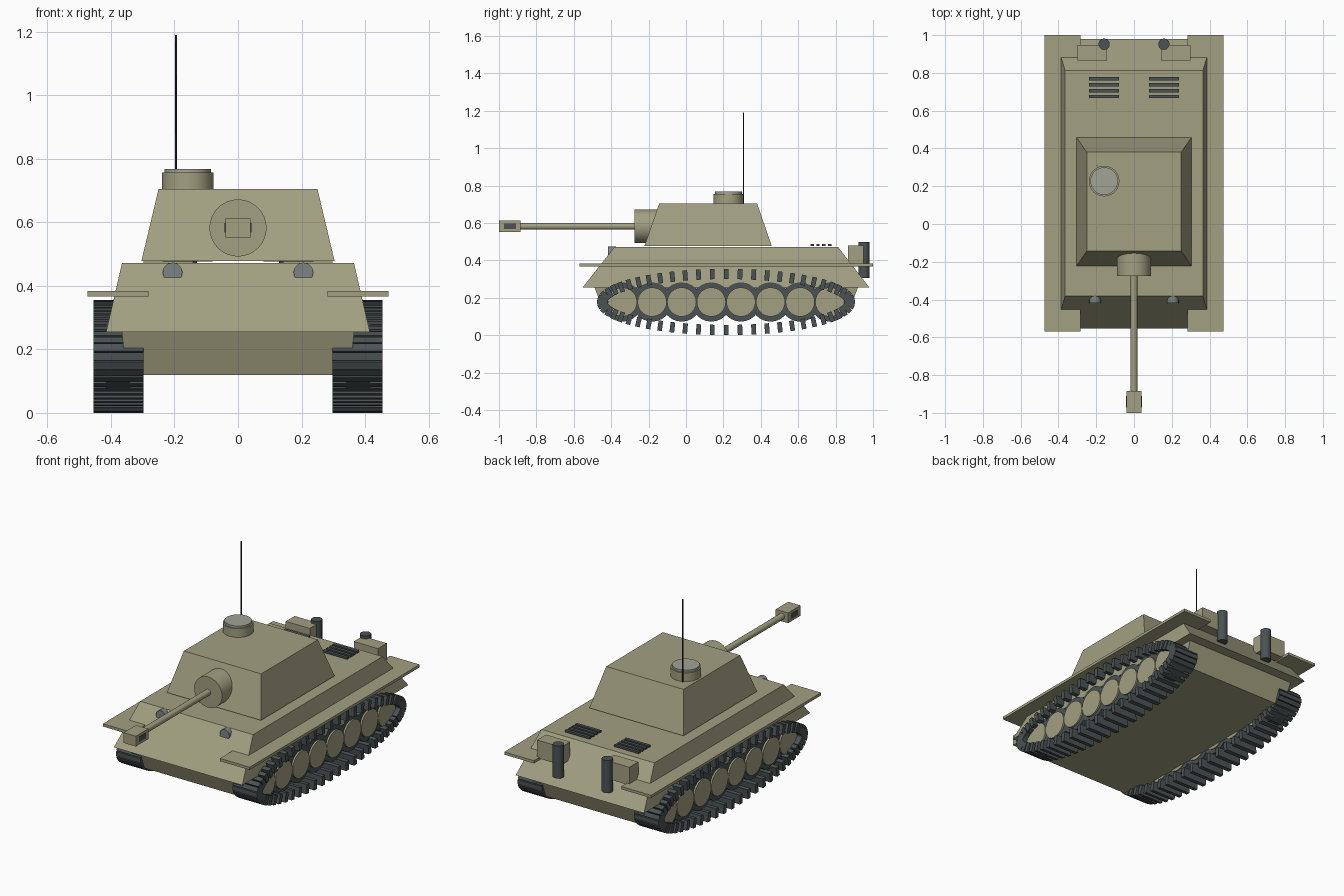
import bpy, bmesh, math
from mathutils import Matrix, Vector

if "Cube" in bpy.data.objects:
    bpy.data.objects.remove(bpy.data.objects["Cube"])


def material(name, rgb):
    m = bpy.data.materials.new(name)
    m.diffuse_color = (*rgb, 1)
    m.use_nodes = True
    m.node_tree.nodes["Principled BSDF"].inputs["Base Color"].default_value = m.diffuse_color
    return m


OLIVE = material("olive", (0.36, 0.35, 0.22))
DARK = material("dark_steel", (0.07, 0.085, 0.09))
HATCH = material("pale_hatch", (0.36, 0.37, 0.30))
LAMP = material("lamp_grey", (0.20, 0.23, 0.23))
BLACK = material("black", (0.02, 0.02, 0.02))


def finish(name, bm, mat):
    bmesh.ops.recalc_face_normals(bm, faces=bm.faces)
    me = bpy.data.meshes.new(name)
    bm.to_mesh(me)
    bm.free()
    me.materials.append(mat)
    ob = bpy.data.objects.new(name, me)
    bpy.context.collection.objects.link(ob)
    return ob


def add_box(bm, x, y, z, rot=None):
    """Box between the (min, max) pairs x, y, z, optionally turned about its centre."""
    size = [r[1] - r[0] for r in (x, y, z)]
    centre = Vector([(r[0] + r[1]) / 2 for r in (x, y, z)])
    mat = Matrix.Translation(centre) @ (rot or Matrix()) @ Matrix.Diagonal((*size, 1))
    bmesh.ops.create_cube(bm, size=1, matrix=mat)


def box(name, x, y, z, mat):
    bm = bmesh.new()
    add_box(bm, x, y, z)
    return finish(name, bm, mat)


def add_cyl(bm, start, axis, length, r, sides):
    """Cylinder from a start point along the named axis."""
    d = Vector([float(axis == a) for a in "xyz"])
    mat = Matrix.Translation(Vector(start) + d * length / 2) @ d.to_track_quat('Z', 'Y').to_matrix().to_4x4()
    bmesh.ops.create_cone(bm, cap_ends=True, segments=sides, radius1=r, radius2=r,
                          depth=length, matrix=mat)


def cyl(name, start, axis, length, r, sides, mat, smooth=True):
    bm = bmesh.new()
    add_cyl(bm, start, axis, length, r, sides)
    ob = finish(name, bm, mat)
    if smooth:
        for p in ob.data.polygons:
            p.use_smooth = len(p.vertices) == 4
    return ob


def frustum(name, low, high, mat):
    """Tapered block; low and high are (half width, y front, y back, z)."""
    bm = bmesh.new()
    rings = []
    for w, y0, y1, z in (low, high):
        rings.append([bm.verts.new(p) for p in ((-w, y0, z), (w, y0, z), (w, y1, z), (-w, y1, z))])
    bm.faces.new(rings[0])
    bm.faces.new(rings[1])
    for i in range(4):
        j = (i + 1) % 4
        bm.faces.new((rings[0][i], rings[0][j], rings[1][j], rings[1][i]))
    return finish(name, bm, mat)


def mirror_x(ob):
    m = ob.modifiers.new("mirror", 'MIRROR')
    m.use_axis = (True, False, False)
    return ob


# Hull and turret
frustum("lower_hull", (0.352, -0.437, 0.867, 0.12), (0.366, -0.49, 0.92, 0.257), OLIVE)
frustum("upper_hull", (0.415, -0.553, 0.98, 0.255), (0.365, -0.382, 0.813, 0.472), OLIVE)
frustum("turret", (0.304, -0.222, 0.458, 0.478), (0.25, -0.143, 0.38, 0.705), OLIVE)
mirror_x(box("fender", (0.282, 0.474), (-0.57, 1.0), (0.367, 0.383), OLIVE))

# Gun
cyl("gun_mantlet", (0, -0.276, 0.582), 'y', 0.16, 0.09, 32, OLIVE)
cyl("gun_barrel", (0, -0.90, 0.582), 'y', 0.65, 0.018, 16, OLIVE)
box("muzzle_brake", (-0.04, 0.04), (-1.0, -0.885), (0.552, 0.612), OLIVE)
box("muzzle_slot", (-0.042, 0.042), (-0.972, -0.91), (0.567, 0.597), DARK)

# Commander cupola, hatch and antenna
cyl("cupola", (-0.158, 0.227, 0.70), 'z', 0.056, 0.081, 24, OLIVE)
cyl("cupola_hatch", (-0.158, 0.227, 0.755), 'z', 0.013, 0.073, 24, HATCH)
cyl("antenna", (-0.195, 0.308, 0.70), 'z', 0.49, 0.003, 6, BLACK)

# Headlights, rear stowage boxes and exhausts
mirror_x(cyl("headlight", (0.206, -0.418, 0.442), 'y', 0.045, 0.031, 16, LAMP))
mirror_x(box("rear_box", (0.142, 0.298), (0.866, 0.948), (0.375, 0.48), OLIVE))
mirror_x(cyl("exhaust", (0.158, 0.952, 0.307), 'z', 0.19, 0.03, 14, DARK))

# Engine deck grilles
bm = bmesh.new()
for i in range(4):
    y = 0.675 + 0.031 * i
    add_box(bm, (0.08, 0.238), (y - 0.009, y + 0.009), (0.477, 0.488))
mirror_x(finish("engine_grille", bm, DARK))

# Road wheels: dark tyres with olive discs
CY, CZ = 0.2145, 0.1775
tyres, discs = bmesh.new(), bmesh.new()
for i in range(8):
    y = CY + (i - 3.5) * 0.1583
    add_cyl(tyres, (0.34, y, CZ), 'x', 0.075, 0.105, 24)
    add_cyl(discs, (0.335, y, CZ), 'x', 0.09, 0.078, 24)
mirror_x(finish("wheel_tyres", tyres, DARK))
mirror_x(finish("wheel_discs", discs, OLIVE))

# Track pads set square to an ellipse
bm = bmesh.new()
A, B, N = 0.6625, 0.15, 56
for i in range(N):
    t = 2 * math.pi * i / N
    y, z = CY + A * math.cos(t), CZ + B * math.sin(t)
    tilt = math.atan2(math.sin(t) / B, math.cos(t) / A)
    add_box(bm, (0.298, 0.455), (y - 0.0275, y + 0.0275), (z - 0.0125, z + 0.0125),
            Matrix.Rotation(tilt, 4, 'X'))
mirror_x(finish("track_pads", bm, DARK))
